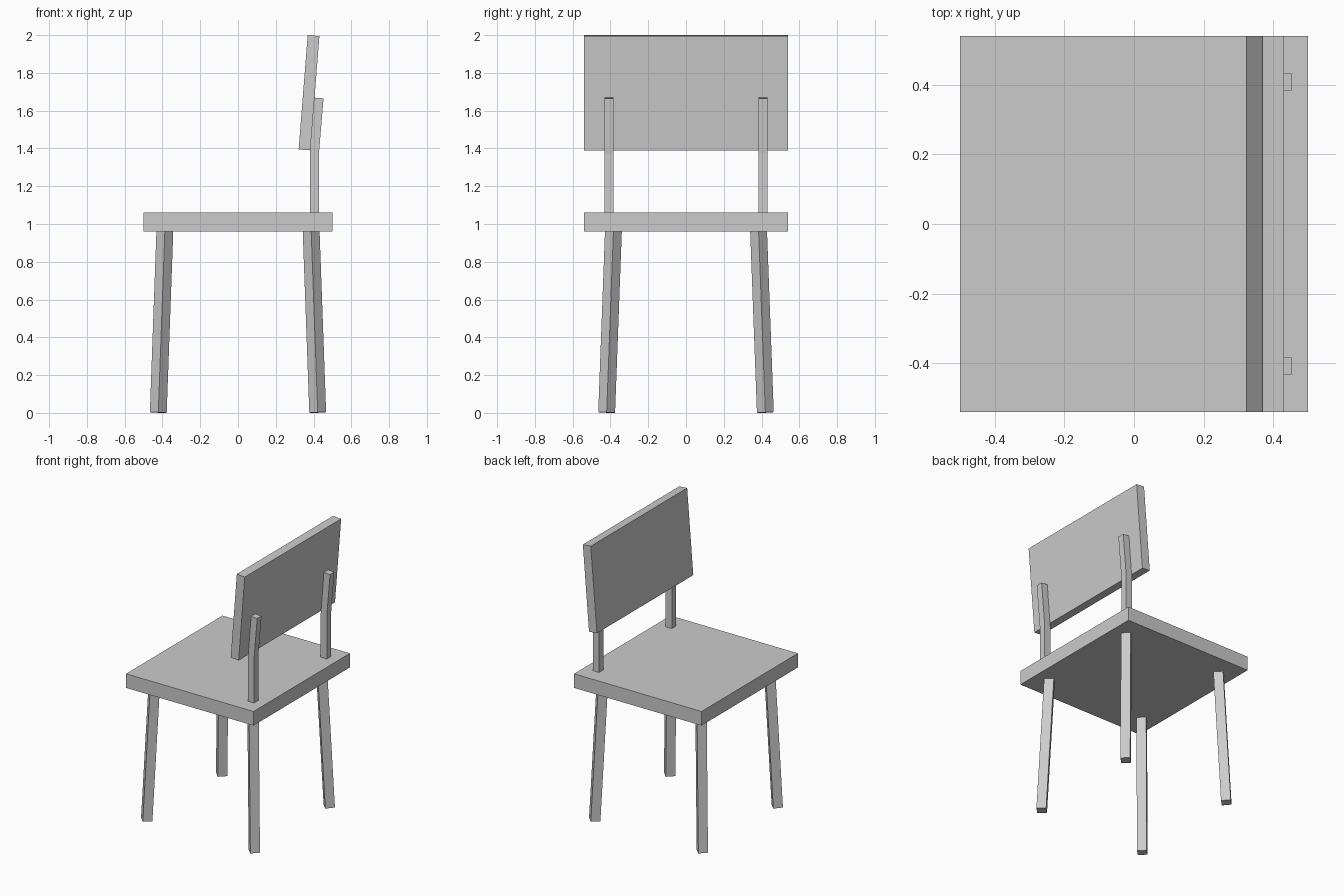
import bpy
import bmesh
from mathutils import Matrix, Vector

if "Cube" in bpy.data.objects:
    bpy.data.objects.remove(bpy.data.objects["Cube"])


def finish(name, bm):
    bmesh.ops.recalc_face_normals(bm, faces=bm.faces)
    mesh = bpy.data.meshes.new(name)
    bm.to_mesh(mesh)
    bm.free()
    obj = bpy.data.objects.new(name, mesh)
    bpy.context.collection.objects.link(obj)
    return obj


def side_profile(name, points, y0, y1):
    """Extrude an (x, z) outline from y0 to y1."""
    bm = bmesh.new()
    face = bm.faces.new([bm.verts.new((x, y0, z)) for x, z in points])
    ext = bmesh.ops.extrude_face_region(bm, geom=[face])
    verts = [v for v in ext["geom"] if isinstance(v, bmesh.types.BMVert)]
    bmesh.ops.translate(bm, verts=verts, vec=(0, y1 - y0, 0))
    return finish(name, bm)


def leg(name, sx, sy, size=0.063):
    """Square leg turned to the corner and splayed outwards."""
    bottom = Vector((0.422 * sx, 0.42 * sy, 0.002))
    top = Vector((0.387 * sx, 0.384 * sy, 0.97))
    axis = (top - bottom).normalized()
    outward = Vector((sx, sy, 0))
    u = (outward - axis * outward.dot(axis)).normalized()
    v = axis.cross(u)
    mid = (top + bottom) / 2
    frame = Matrix((u, v, axis)).transposed().to_4x4()
    scale = Matrix.Diagonal((size, size, (top - bottom).length, 1))
    bm = bmesh.new()
    bmesh.ops.create_cube(bm, size=1,
                          matrix=Matrix.Translation(mid) @ frame @ scale)
    return finish(name, bm)


# Seat slab
side_profile("seat", [(-0.5, 0.96), (0.5, 0.96), (0.5, 1.06), (-0.5, 1.06)],
             -0.54, 0.54)

# Four splayed legs
for sx, end in ((-1, "front"), (1, "back")):
    for sy, side in ((-1, "near"), (1, "far")):
        leg(f"{end}_{side}_leg", sx, sy)

# Bent posts carrying the backrest
post = [(0.38, 1.05), (0.428, 1.05), (0.428, 1.37), (0.453, 1.665),
        (0.404, 1.669), (0.38, 1.37)]
for sy, side in ((-1, "near"), (1, "far")):
    side_profile(f"back_post_{side}", post, sy * 0.384, sy * 0.432)

# Reclined backrest panel
side_profile("backrest", [(0.321, 1.395), (0.383, 1.39),
                          (0.431, 1.995), (0.369, 2.0)], -0.54, 0.54)
